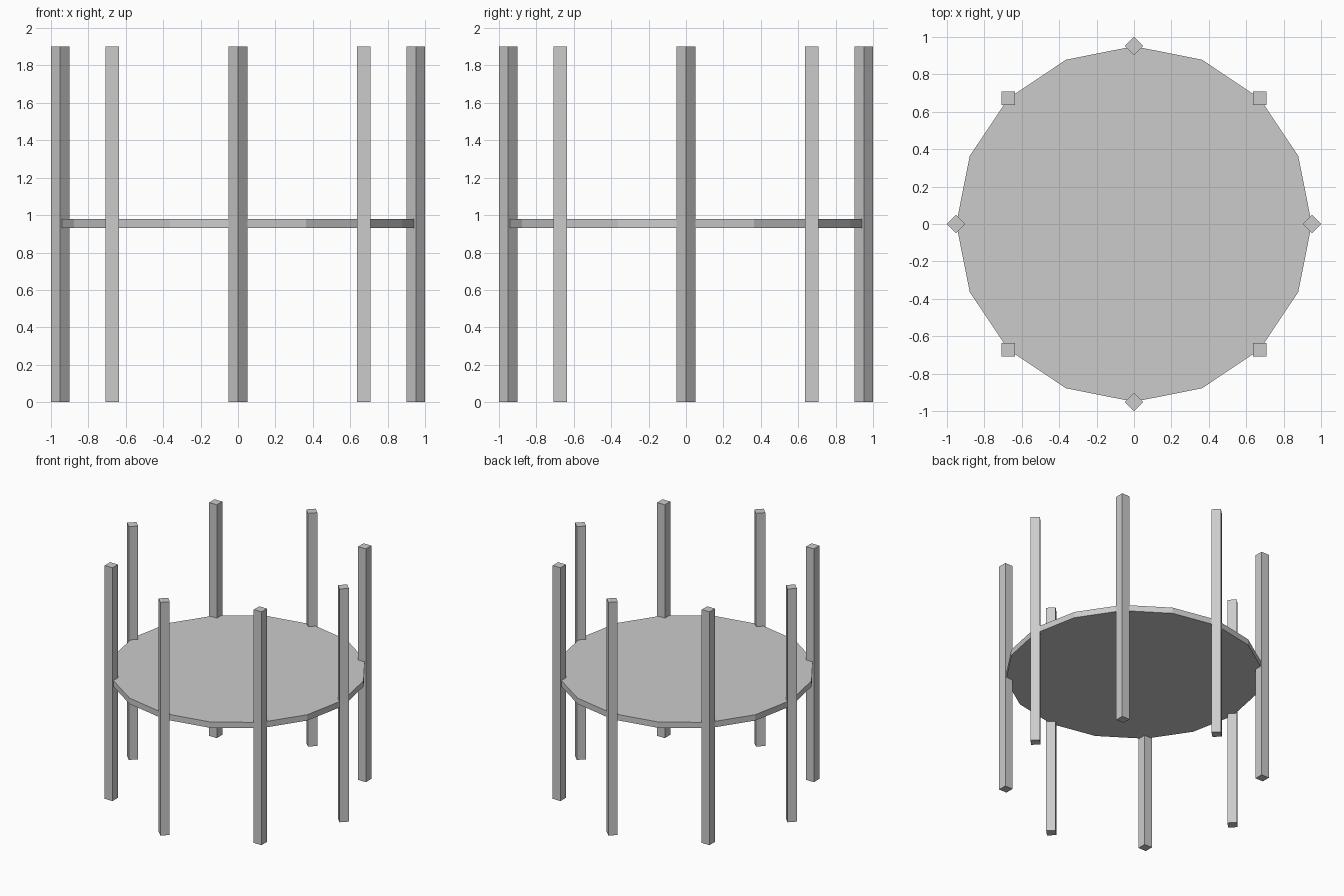
import bpy
from math import pi, cos, sin

if "Cube" in bpy.data.objects:
    bpy.data.objects.remove(bpy.data.objects["Cube"])

R = 0.9505      # ring radius of the posts and disc
SIDE = 0.07     # post width
HEIGHT = 1.902  # post height

# Sixteen-sided platform with corners on the axes
bpy.ops.mesh.primitive_cylinder_add(vertices=16, radius=R, depth=0.048,
                                    location=(0, 0, 0.954))
bpy.context.object.name = "platform"

# Eight square posts; axis posts stand cornerwise, diagonal ones are square-on
for i in range(8):
    a = i * pi / 4
    bpy.ops.mesh.primitive_cube_add(size=1, location=(R * cos(a), R * sin(a), HEIGHT / 2),
                                    rotation=(0, 0, a + pi / 4))
    post = bpy.context.object
    post.name = f"post_{i + 1}"
    post.scale = (SIDE, SIDE, HEIGHT)
